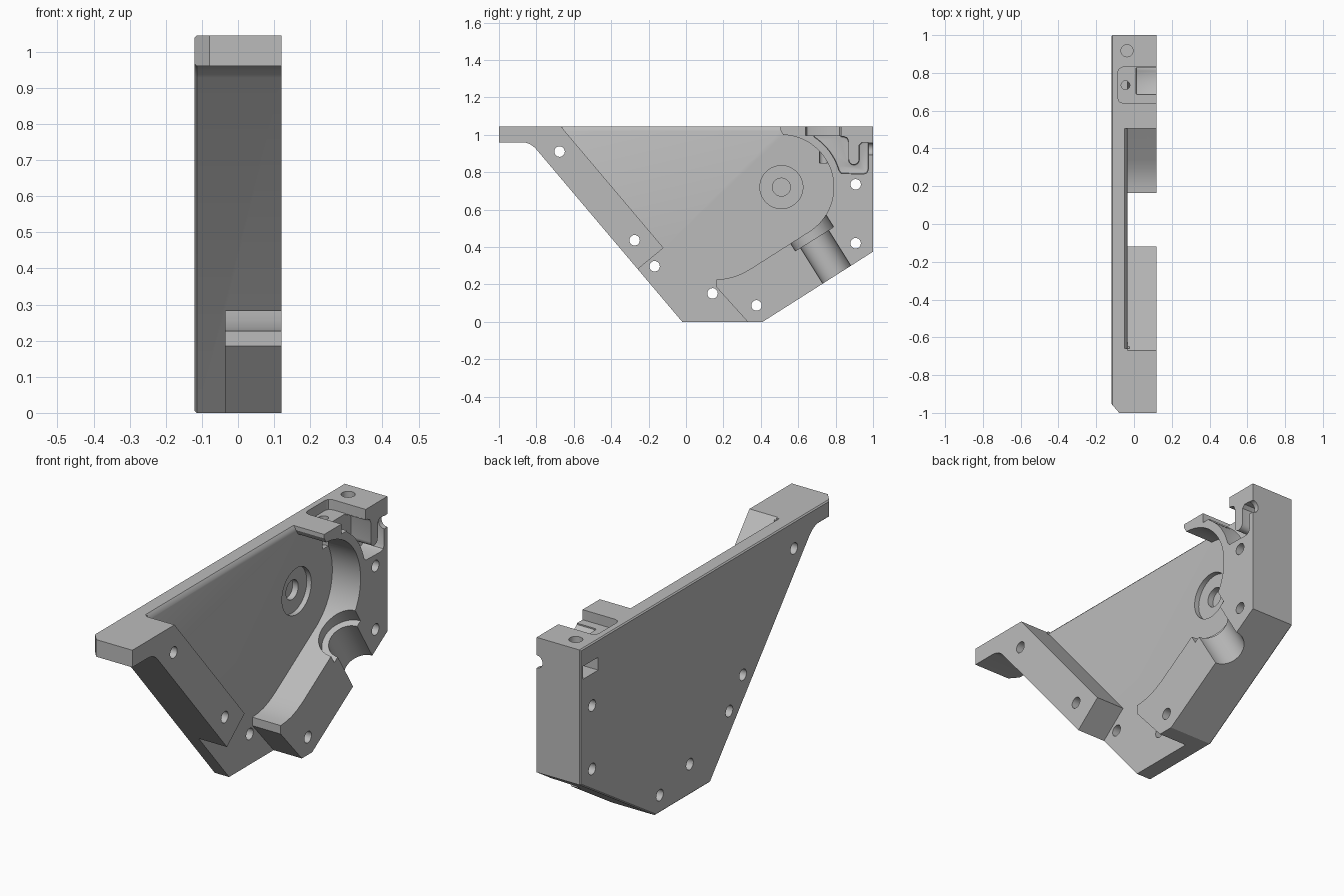
import bpy, bmesh
from math import sin, cos, radians
from mathutils import Vector

cube = bpy.data.objects.get("Cube")
if cube:
    bpy.data.objects.remove(cube, do_unlink=True)

TOP, HALF, FLOOR = 1.045, 0.12, -0.035
CENTRE = (0.51, 0.72)          # wheel centre (y, z)


def arc(cy, cz, r, a0, a1, n):
    return [(cy + r * cos(radians(a0 + (a1 - a0) * i / n)),
             cz + r * sin(radians(a0 + (a1 - a0) * i / n))) for i in range(n + 1)]


def prism(name, pts, lo, hi, axis="X", bevel_at=None, bevel=0.01, segments=1):
    """Extrude a closed profile along an axis, optionally bevelling one end rim."""
    k = "XYZ".index(axis)

    def place(p, d):
        c = list(p)
        c.insert(k, d)
        return c
    bm = bmesh.new()
    ends = [[bm.verts.new(place(p, d)) for p in pts] for d in (lo, hi)]
    for ring in ends:
        bm.faces.new(ring)
    n = len(pts)
    for i in range(n):
        j = (i + 1) % n
        bm.faces.new((ends[0][i], ends[0][j], ends[1][j], ends[1][i]))
    bmesh.ops.recalc_face_normals(bm, faces=bm.faces)
    if bevel_at is not None:
        rim = [e for e in bm.edges if all(abs(v.co[k] - bevel_at) < 1e-5 for v in e.verts)]
        bmesh.ops.bevel(bm, geom=rim, offset=bevel, segments=segments, profile=0.5,
                        affect="EDGES", clamp_overlap=True)
    return finish(bm, name)


def finish(bm, name):
    mesh = bpy.data.meshes.new(name)
    bm.to_mesh(mesh)
    bm.free()
    obj = bpy.data.objects.new(name, mesh)
    bpy.context.collection.objects.link(obj)
    return obj


def rod(name, a, b, r, n=32):
    """Cylinder between two points."""
    a, b = Vector(a), Vector(b)
    bm = bmesh.new()
    bmesh.ops.create_cone(bm, cap_ends=True, segments=n, radius1=r, radius2=r,
                          depth=(b - a).length)
    obj = finish(bm, name)
    obj.matrix_world = ((b - a).to_track_quat("Z", "Y").to_matrix().to_4x4())
    obj.matrix_world.translation = (a + b) / 2
    return obj


def box_profile(a0, a1, b0, b1):
    return [(a0, b0), (a1, b0), (a1, b1), (a0, b1)]


# Solid half housing
outline = [(-1, TOP), (-1, 0.96), (-0.87, 0.96), (-0.852, 0.957), (-0.835, 0.95),
           (-0.82, 0.941), (-0.805, 0.928), (-0.02, 0), (0.41, 0), (1, 0.375), (1, TOP)]
body = prism("housing_half", outline, -HALF, HALF, bevel_at=-HALF, bevel=0.006)

cutters = []
cut = cutters.append

# Main cavity, open at the top and bottom
cavity = ([(-0.758, 1.15), (-0.12, 0.395), (-0.40, 0.165), (-0.40, -0.1), (0.42, -0.1),
           (0.163, 0.185), (0.163, 0.227), (0.205, 0.23), (0.25, 0.239), (0.295, 0.256),
           (0.34, 0.28)]
          + arc(*CENTRE, 0.28, -58, 88, 32) + [(0.505, 1.025), (0.505, 1.15)])
cut(prism("cavity_cutter", cavity, FLOOR, 0.3))

# Softened upper edge of the cavity wall
lip = [(FLOOR + 0.01, TOP - 0.025), (FLOOR, TOP - 0.025), (FLOOR - 0.004, TOP - 0.011),
       (FLOOR - 0.015, TOP + 0.001), (FLOOR - 0.015, TOP + 0.03), (FLOOR + 0.01, TOP + 0.03)]
cut(prism("lip_cutter", lip, -0.66, 0.505, "Y"))

# Shallow axle seat and blind axle hole
for name, depth, r in (("axle_seat", 0.025, 0.115), ("axle_hole", 0.055, 0.048)):
    cut(rod(name, (FLOOR - depth, *CENTRE), (0.05, *CENTRE), r, 48))

# Slanted half-round outlet and its wider seat
along = Vector((0, 0.53, -0.848))
mouth = Vector((HALF, 0.687, 0.443))
cut(rod("outlet_bore", mouth - along * 0.1, mouth + along * 0.4, 0.089, 48))
cut(rod("outlet_seat", mouth - along * 0.10, mouth, 0.121, 48))

# Screw holes through the side
for y, z in ((-0.676, 0.91), (-0.275, 0.436), (-0.168, 0.297), (0.142, 0.152),
             (0.377, 0.088), (0.907, 0.735), (0.907, 0.42)):
    cut(rod("screw_hole", (-0.3, y, z), (0.3, y, z), 0.028, 24))

# Recess in the top face
recess = [(0.3, 0.64), (0.3, 0.83), (-0.06, 0.83), (-0.078, 0.822), (-0.085, 0.805),
          (-0.085, 0.665), (-0.078, 0.648), (-0.06, 0.64)]
cut(prism("recess_cutter", recess, 0.995, 1.2, "Z"))

# Cable channel that bends round a hanging tongue
channel = (arc(*CENTRE, 0.32, 57, 16, 10) + [(0.83, 0.793), (0.95, 0.79), (0.968, 0.797),
           (0.975, 0.815), (0.975, 0.96), (0.94, 0.96), (0.925, 0.945)]
           + arc(0.8975, 0.868, 0.0275, 0, -180, 8)
           + [(0.87, 0.965), (0.862, 0.983), (0.845, 0.991), (0.829, 0.992),
              (0.829, 1.1), (0.687, 1.1)])
cut(prism("channel_cutter", channel, 0.01, 0.3, bevel_at=0.01, bevel=0.008, segments=2))
cut(rod("cable_exit", (HALF, 0.95, 0.925), (HALF, 1.1, 0.925), 0.032, 24))

# Vertical screw holes and the nut slot
cut(rod("top_hole", (-0.037, 0.917, 0.85), (-0.037, 0.917, 1.2), 0.032, 24))
cut(rod("recess_hole", (-0.045, 0.735, 0.85), (-0.045, 0.735, 1.2), 0.023, 24))
cut(prism("nut_slot", box_profile(0.86, 0.98, 0.893, 0.957), -0.2, 0.0))

# Chamfered front corner
cut(prism("corner_cutter", [(-0.16, -0.905), (-0.04, -1.045), (-0.16, -1.045)],
          0.5, 1.2, "Z"))

# Apply all cuts
bpy.context.view_layer.update()
bpy.ops.object.select_all(action="DESELECT")
bpy.context.view_layer.objects.active = body
body.select_set(True)
for c in cutters:
    c.hide_render = True
    mod = body.modifiers.new("cut", "BOOLEAN")
    mod.operation, mod.solver, mod.object = "DIFFERENCE", "EXACT", c
    bpy.ops.object.modifier_apply(modifier=mod.name)
for c in cutters:
    bpy.data.objects.remove(c, do_unlink=True)

# Single grey finish
grey = bpy.data.materials.new("plain_grey")
grey.use_nodes = True
colour = (0.5, 0.5, 0.5, 1)
grey.diffuse_color = colour
grey.node_tree.nodes["Principled BSDF"].inputs["Base Color"].default_value = colour
body.data.materials.clear()
body.data.materials.append(grey)
bpy.ops.object.shade_smooth_by_angle(angle=radians(30))
